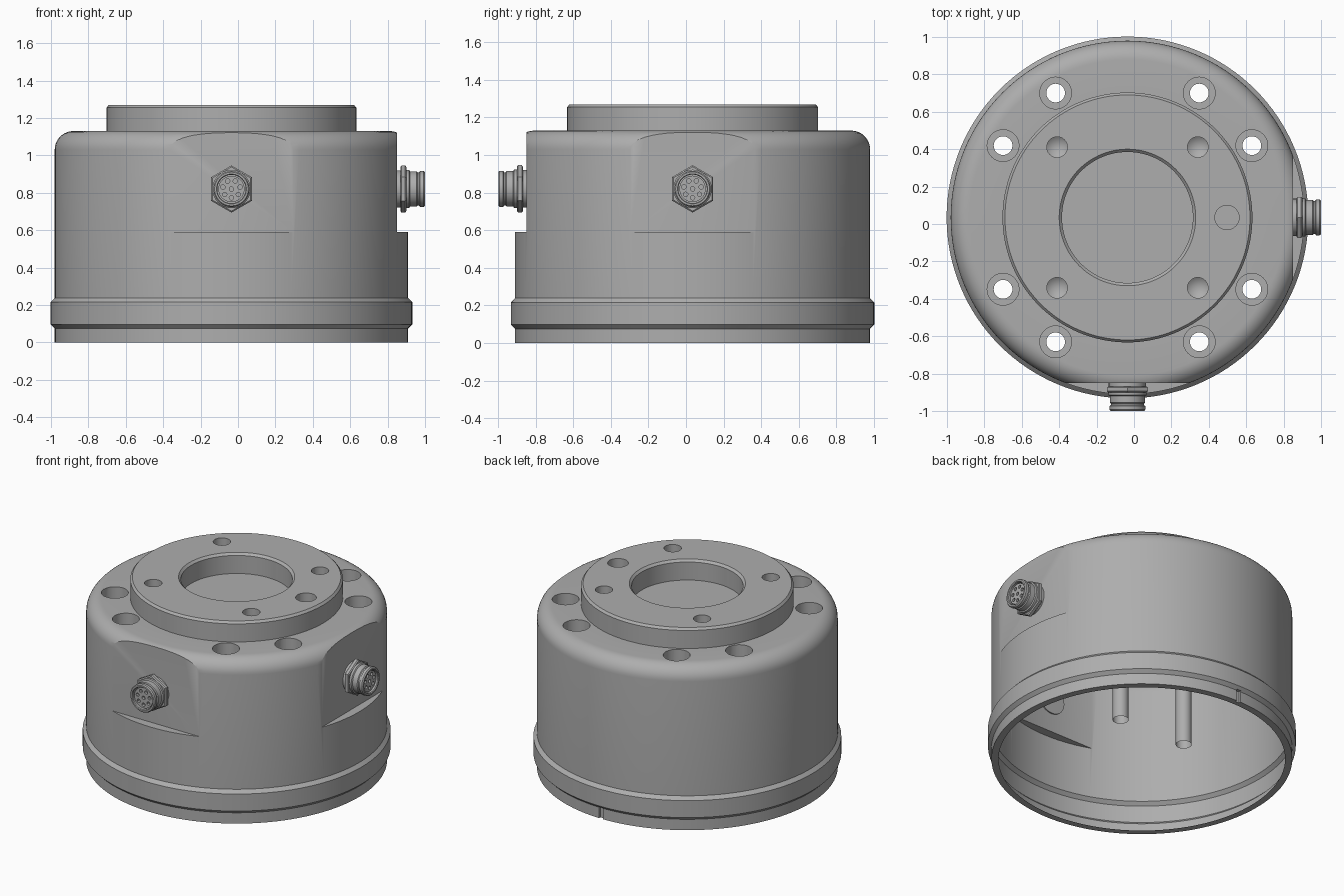
import bpy, bmesh
from math import radians, cos, sin, pi
from mathutils import Matrix, Vector

if "Cube" in bpy.data.objects:
    bpy.data.objects.remove(bpy.data.objects["Cube"], do_unlink=True)

CX, CY = -0.035, 0.035          # axis of the housing
FLAT = 0.885                    # distance of connector flats from the axis
CONNECTOR_Z = 0.82


def material(name, value):
    m = bpy.data.materials.new(name)
    m.use_nodes = True
    colour = (value, value, value, 1)
    m.diffuse_color = colour
    m.node_tree.nodes["Principled BSDF"].inputs["Base Color"].default_value = colour
    return m


metal = material("grey metal", 0.42)


def add(name, bm, matrix=Matrix()):
    bmesh.ops.recalc_face_normals(bm, faces=bm.faces)
    mesh = bpy.data.meshes.new(name)
    bm.to_mesh(mesh)
    bm.free()
    mesh.transform(matrix)
    mesh.materials.append(metal)
    ob = bpy.data.objects.new(name, mesh)
    bpy.context.collection.objects.link(ob)
    return ob


def lathe(name, profile, steps, matrix=Matrix()):
    bm = bmesh.new()
    vs = [bm.verts.new((r, 0, z)) for r, z in profile]
    es = [bm.edges.new(pair) for pair in zip(vs, vs[1:])]
    bmesh.ops.spin(bm, geom=vs + es, cent=(0, 0, 0), axis=(0, 0, 1),
                   angle=2 * pi, steps=steps)
    bmesh.ops.remove_doubles(bm, verts=bm.verts, dist=1e-5)
    return add(name, bm, matrix)


def box(name, size, matrix):
    bm = bmesh.new()
    bmesh.ops.create_cube(bm, size=1)
    bmesh.ops.scale(bm, vec=size, verts=bm.verts)
    return add(name, bm, matrix)


def activate(ob):
    bpy.ops.object.select_all(action='DESELECT')
    ob.select_set(True)
    bpy.context.view_layer.objects.active = ob


def cut(target, cutter):
    activate(target)
    mod = target.modifiers.new("cut", 'BOOLEAN')
    mod.operation, mod.solver, mod.object = 'DIFFERENCE', 'EXACT', cutter
    bpy.ops.object.modifier_apply(modifier=mod.name)
    bpy.data.objects.remove(cutter, do_unlink=True)


def smooth(ob):
    activate(ob)
    bpy.ops.object.shade_smooth_by_angle(angle=radians(30))


def polar(r, degrees, z=0):
    a = radians(degrees)
    return Matrix.Translation((CX + r * cos(a), CY + r * sin(a), z))


# Housing: bottom rim, raised band, rounded shoulder, top flange, centre recess
shoulder = [(0.845 + 0.1 * cos(radians(a)), 1.03 + 0.1 * sin(radians(a)))
            for a in range(0, 91, 10)]
profile = [(0, 0), (0.9, 0), (0.945, 0), (0.945, 0.075), (0.967, 0.097),
           (0.967, 0.215), (0.945, 0.238)] + shoulder + [
           (0.668, 1.13), (0.668, 1.255), (0.655, 1.27), (0.365, 1.27),
           (0.35, 1.255), (0.35, 1.13), (0, 1.13)]
housing = lathe("housing", profile, 128, polar(0, 0))

# Flats for the two connectors
for angle in (-90, 0):
    cut(housing, box("flat_cutter", (0.3, 1.0, 0.8),
                     polar(FLAT + 0.15, angle, 0.99) @ Matrix.Rotation(radians(angle), 4, 'Z')))

# Counterbored mounting holes in four pairs, with alternating bore lengths
bore_ends = (0.52, 0.72)
for quarter in range(4):
    for angle, end in zip((30, 60), bore_ends):
        cut(housing, lathe("bore_cutter", [(0, end), (0.05, end), (0.05, 1.0),
            (0.085, 1.0), (0.085, 1.2), (0, 1.2)], 32, polar(0.768, angle + 90 * quarter)))

# Conical blind holes and one dowel hole in the flange
for quarter in range(4):
    cut(housing, lathe("blind_cutter", [(0, 1.07), (0.055, 1.11), (0.055, 1.3), (0, 1.3)],
                       32, polar(0.532, 45 + 90 * quarter)))
cut(housing, lathe("dowel_cutter", [(0, 1.15), (0.065, 1.15), (0.065, 1.3), (0, 1.3)],
                   32, polar(0.532, 0)))

# Small locating notch in the back of the bottom rim
cut(housing, box("notch_cutter", (0.03, 0.06, 0.1), polar(0.96, 90, 0.03)))

# Open the underside and the ends of the bores, leaving a thin shell
bm = bmesh.new()
bm.from_mesh(housing.data)
openings = []
for f in bm.faces:
    zs = [v.co.z for v in f.verts]
    flat = max(zs) - min(zs) < 1e-4
    reach = max((Vector((v.co.x - CX, v.co.y - CY))).length for v in f.verts)
    if flat and (zs[0] < 1e-4 and reach < 0.902
                 or any(abs(zs[0] - e) < 1e-3 for e in bore_ends)):
        openings.append(f)
bmesh.ops.delete(bm, geom=openings, context='FACES')
bm.to_mesh(housing.data)
bm.free()
smooth(housing)


# Round connectors: washer, hex nut, threaded barrel, pin insert
def connector(prefix, angle):
    m = (polar(FLAT, angle, CONNECTOR_Z) @ Matrix.Rotation(radians(angle), 4, 'Z')
         @ Matrix.Rotation(radians(90), 4, 'Y'))
    smooth(lathe(prefix + "_washer", [(0, -0.008), (0.1, -0.008), (0.1, 0.02), (0, 0.02)], 48, m))
    nut = lathe(prefix + "_hex_nut", [(0, 0.018), (0.118, 0.018), (0.126, 0.024),
                (0.126, 0.044), (0.118, 0.05), (0, 0.05)], 6, m)
    smooth(nut)
    barrel = lathe(prefix + "_barrel", [(0, 0.04), (0.102, 0.04), (0.102, 0.065),
                   (0.094, 0.07), (0.094, 0.105), (0.088, 0.11), (0.088, 0.118),
                   (0.096, 0.123), (0.096, 0.142), (0.09, 0.149), (0.08, 0.149),
                   (0.076, 0.144), (0.076, 0.11), (0, 0.11)], 48, m)
    smooth(barrel)
    insert = lathe(prefix + "_pin_insert", [(0, 0.1), (0.07, 0.1), (0.07, 0.135), (0, 0.135)], 40, m)
    spots = [(0, 0)] + [(0.047 * cos(2 * pi * i / 7), 0.047 * sin(2 * pi * i / 7)) for i in range(7)]
    for x, y in spots:
        cut(insert, lathe("pin_cutter", [(0, 0.113), (0.012, 0.113), (0.012, 0.15), (0, 0.15)],
                          12, m @ Matrix.Translation((x, y, 0))))
    smooth(insert)


connector("front_connector", -90)
connector("side_connector", 0)
